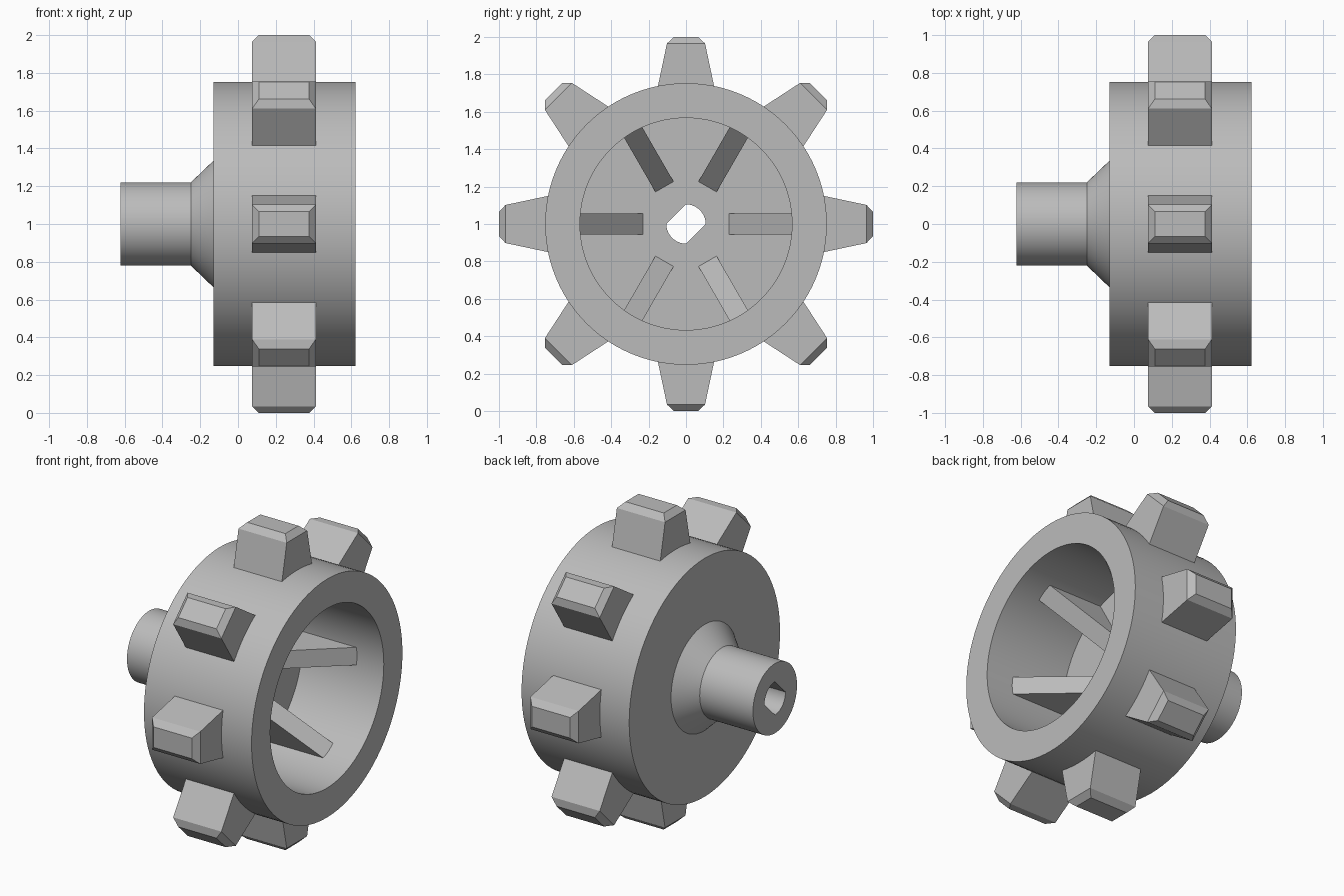
import bpy, bmesh
from math import sin, cos, pi, radians

cube = bpy.data.objects.get("Cube")
if cube:
    bpy.data.objects.remove(cube, do_unlink=True)

grey = bpy.data.materials.new("plain grey")
grey.use_nodes = True
GREY = (0.5, 0.5, 0.5, 1)
grey.diffuse_color = GREY
grey.node_tree.nodes["Principled BSDF"].inputs["Base Color"].default_value = GREY

AXLE_Z = 1.0


def polar(x, r, a, t=0.0):
    """Point at axial x, radius r, angle a, sideways offset t."""
    return (x, r * cos(a) - t * sin(a), AXLE_Z + r * sin(a) + t * cos(a))


def loft(name, rings, closed=False):
    """Bridge rings of equal length; cap the ends unless the rings close."""
    bm = bmesh.new()
    loops = [[bm.verts.new(p) for p in ring] for ring in rings]
    n = len(loops[0])
    pairs = list(zip(loops, loops[1:]))
    if closed:
        pairs.append((loops[-1], loops[0]))
    else:
        bm.faces.new(loops[0])
        bm.faces.new(loops[-1])
    for a, b in pairs:
        for i in range(n):
            j = (i + 1) % n
            bm.faces.new((a[i], a[j], b[j], b[i]))
    bmesh.ops.recalc_face_normals(bm, faces=bm.faces)
    mesh = bpy.data.meshes.new(name)
    bm.to_mesh(mesh)
    bm.free()
    mesh.materials.append(grey)
    obj = bpy.data.objects.new(name, mesh)
    bpy.context.collection.objects.link(obj)
    return obj


# Wheel body: turned profile (x, radius) with a double-flat bore
SEGMENTS = 96
BORE, FLAT = 0.105, 0.105 * cos(pi / 4)
FLOOR, CAVITY = 0.055, 0.567
profile = [(-0.622, BORE), (-0.622, 0.22), (-0.25, 0.22), (-0.13, 0.335),
           (-0.13, 0.753), (0.622, 0.753), (0.622, CAVITY),
           (FLOOR, CAVITY), (FLOOR, BORE)]


def turned_ring(x, r):
    ring = []
    for i in range(SEGMENTS):
        a = 2 * pi * i / SEGMENTS
        c = abs(cos(a - 3 * pi / 4))
        radius = min(r, FLAT / max(c, 0.01)) if r == BORE else r
        ring.append(polar(x, radius, a))
    return ring


body = loft("wheel_body", [turned_ring(x, r) for x, r in profile], closed=True)
bpy.ops.object.select_all(action='DESELECT')
body.select_set(True)
bpy.context.view_layer.objects.active = body
bpy.ops.object.shade_smooth_by_angle(angle=radians(30))

# Eight tapered teeth with chamfered tips: (radius, half width, x start, x end)
tooth_sections = [(0.70, 0.158, 0.075, 0.412),
                  (0.965, 0.102, 0.075, 0.412),
                  (1.0, 0.065, 0.11, 0.377)]
for k in range(8):
    a = k * pi / 4
    loft(f"tooth_{k + 1}",
         [[polar(x0, r, a, -w), polar(x1, r, a, -w),
           polar(x1, r, a, w), polar(x0, r, a, w)]
          for r, w, x0, x1 in tooth_sections])

# Six sloping ribs between the cavity floor and wall
rib_outline = [(FLOOR - 0.03, 0.23), (FLOOR, 0.23), (0.435, CAVITY),
               (0.435, CAVITY + 0.03), (FLOOR - 0.03, CAVITY + 0.03)]
for k in range(6):
    a = k * pi / 3
    loft(f"rib_{k + 1}",
         [[polar(x, r, a, t) for x, r in rib_outline] for t in (-0.056, 0.056)])
